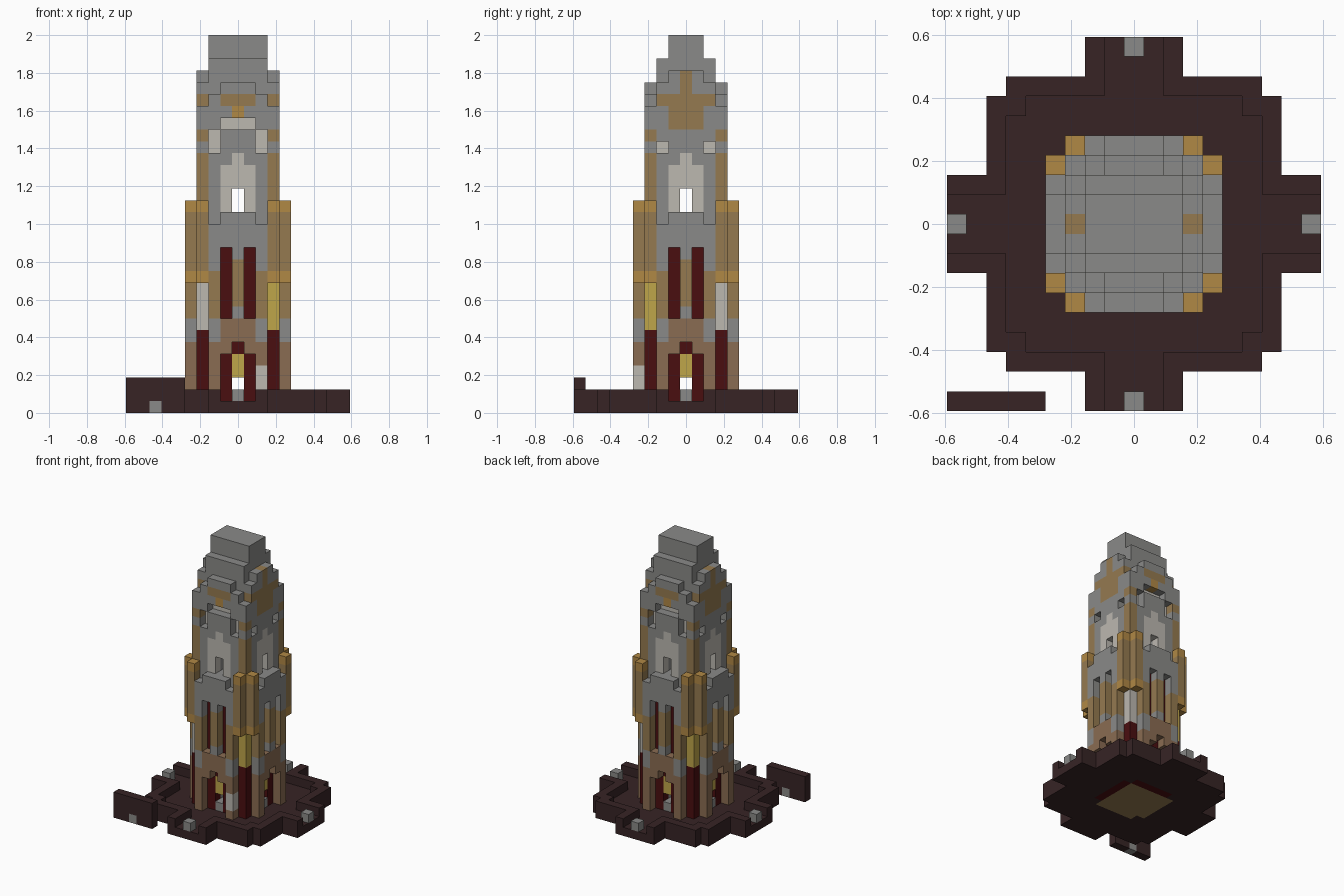
import bpy, bmesh
from mathutils import Vector

if "Cube" in bpy.data.objects:
    bpy.data.objects.remove(bpy.data.objects["Cube"])

U = 1 / 16  # edge of one block


def srgb(h):
    vals = [int(h[i:i + 2], 16) / 255 for i in (0, 2, 4)]
    return tuple(v / 12.92 if v < 0.04 else ((v + 0.055) / 1.055) ** 2.4 for v in vals) + (1,)


PALETTE = {"dark_stone": "372425", "grey_stone": "8a8a88", "gold": "b08845",
           "tan": "957a50", "brown": "8a6c52", "dark_red": "4a0e10",
           "pale_stone": "bcb8b0", "yellow": "bfa64a"}
MATS = {}
for name, code in PALETTE.items():
    m = bpy.data.materials.new(name)
    m.use_nodes = True
    m.diffuse_color = srgb(code)
    bsdf = m.node_tree.nodes["Principled BSDF"]
    bsdf.inputs["Base Color"].default_value = srgb(code)
    bsdf.inputs["Roughness"].default_value = 0.9
    MATS[name] = m
NAMES = list(PALETTE)

cells = {}  # block position -> (part, colour)


def fill(part, xs, ys, zs, colour):
    """Fill an inclusive x and y range, and z up to but excluding the top."""
    for x in range(xs[0], xs[1] + 1):
        for y in range(ys[0], ys[1] + 1):
            for z in range(*zs):
                if colour:
                    cells[x, y, z] = (part, colour)
                else:
                    cells.pop((x, y, z), None)


def slab(part, hx, hy, zs, colour):
    fill(part, (-hx, hx), (-hy, hy), zs, colour)


def ring(part, a, d, zs, colour, axes="xy"):
    """Columns at offset a along a wall that stands at distance d, on each wall."""
    for s in (-a, a):
        for t in (-d, d):
            if "y" in axes:
                fill(part, (s, s), (t, t), zs, colour)
            if "x" in axes:
                fill(part, (t, t), (s, s), zs, colour)


# Base plate with a raised rim and open channels in the four arms
for hx, hy in ((2, 9), (6, 7), (7, 6), (9, 2)):
    slab("base", hx, hy, (0, 2), "dark_stone")
for hx, hy in ((1, 9), (5, 6), (6, 5), (9, 1)):
    slab("base", hx, hy, (1, 2), None)
ring("arm_post", 0, 9, (1, 2), "grey_stone")

# Inlay under the tower
slab("base", 2, 3, (0, 1), "tan")
slab("base", 3, 2, (0, 1), "tan")
fill("base", (-2, 2), (3, 3), (0, 1), "dark_red")
fill("base", (3, 3), (-2, 2), (0, 1), "dark_red")

# Detached wall piece
fill("detached_wall", (-9, -5), (-9, -9), (0, 3), "dark_stone")
fill("detached_wall", (-7, -7), (-9, -9), (0, 1), "grey_stone")

# Lower tower: core, then the four walls
L = "lower_tower"
slab(L, 3, 3, (1, 17), "grey_stone")
for a in range(3):
    ring(L, a, 4, (1, 6), "brown")
    ring(L, a, 4, (6, 8), "grey_stone" if a == 2 else "brown")
    ring(L, a, 4, (8, 16 if a == 2 else 17), "grey_stone")
ring(L, 2, 4, (8, 12), "tan")
ring(L, 0, 4, (9, 13), "tan")
fill(L, (2, 2), (-4, -4), (2, 4), "pale_stone")

# Recessed tall windows and doors
ring(L, 1, 4, (8, 14), None)
ring(L, 1, 3, (8, 14), "dark_red")
ring(L, 1, 4, (1, 5), None)
ring(L, 1, 3, (1, 5), "dark_red")
ring(L, 0, 4, (1, 6), None)
ring(L, 0, 3, (3, 5), "yellow")
ring(L, 0, 3, (5, 6), "dark_red")

# Corner posts
for sx in (-3, 3):
    for sy in (-3, 3):
        fill("corner_post", (sx, sx), (sy, sy), (1, 7), "dark_red")
        fill("corner_post", (sx, sx), (sy, sy), (7, 11),
             "yellow" if sx * sy < 0 else "pale_stone")

# Hanging pinnacles beside each corner
for zs, col in (((11, 12), "gold"), ((12, 17), "tan"), ((17, 18), "gold")):
    ring("pinnacle", 3, 4, zs, col)

# Upper tower with tan corners
T = "upper_tower"
slab(T, 3, 3, (17, 26), "grey_stone")
for zs in ((17, 22), (23, 24)):
    ring(T, 3, 3, zs, "tan")

# Arched pale panels
for a in (0, 1):
    ring(T, a, 3, (17, 22 - a), "pale_stone")

# Recessed niches with pale backs
for axes, top in (("y", 24), ("x", 23)):
    ring(T, 2, 3, (22, top), None, axes)
    ring(T, 2, 2, (22, top), "pale_stone", axes)
for a in (0, 1):
    ring(T, a, 3, (24, 25), None, "y")
    ring(T, a, 2, (24, 25), "pale_stone", "y")

# Stepped crown
C = "crown"
slab(C, 2, 3, (26, 27), "grey_stone")
slab(C, 1, 3, (27, 28), "grey_stone")
slab(C, 3, 2, (26, 28), "grey_stone")
slab(C, 3, 1, (28, 29), "grey_stone")
slab(C, 2, 2, (28, 30), "grey_stone")
slab(C, 2, 1, (30, 32), "grey_stone")

# Tan ornament on the front, back and sides of the crown
ring(T, 0, 3, (25, 26), "gold", "y")
for a in (0, 1):
    ring(C, a, 3, (26, 27), "tan", "y")
    ring(T, a, 3, (24, 26), "tan", "x")
    ring(C, a, 3, (26, 27), "tan", "x")
ring(C, 2, 3, (26, 27), "tan", "x")
ring(C, 0, 3, (27, 29), "tan", "x")

# Passages running straight through the tower
for z0, z1 in ((2, 3), (17, 19)):
    slab(L, 0, 4, (z0, z1), None)
    slab(L, 4, 0, (z0, z1), None)

# Mesh each part from its exposed block faces
DIRS = [Vector(d) for d in ((1, 0, 0), (-1, 0, 0), (0, 1, 0), (0, -1, 0), (0, 0, 1), (0, 0, -1))]
for part in sorted({p for p, c in cells.values()}):
    bm = bmesh.new()
    for pos, (p, colour) in cells.items():
        if p != part:
            continue
        centre = Vector(pos) + Vector((0, 0, 0.5))
        for n in DIRS:
            if tuple(int(a + b) for a, b in zip(pos, n)) in cells:
                continue
            u = Vector((n.y, n.z, n.x))
            v = n.cross(u)
            quad = [(centre + (n + u * i + v * j) / 2) * U
                    for i, j in ((-1, -1), (1, -1), (1, 1), (-1, 1))]
            f = bm.faces.new([bm.verts.new(q) for q in quad])
            f.material_index = NAMES.index(colour)
    bmesh.ops.remove_doubles(bm, verts=bm.verts, dist=U / 100)
    me = bpy.data.meshes.new(part)
    bm.to_mesh(me)
    bm.free()
    for m in MATS.values():
        me.materials.append(m)
    bpy.context.collection.objects.link(bpy.data.objects.new(part, me))
